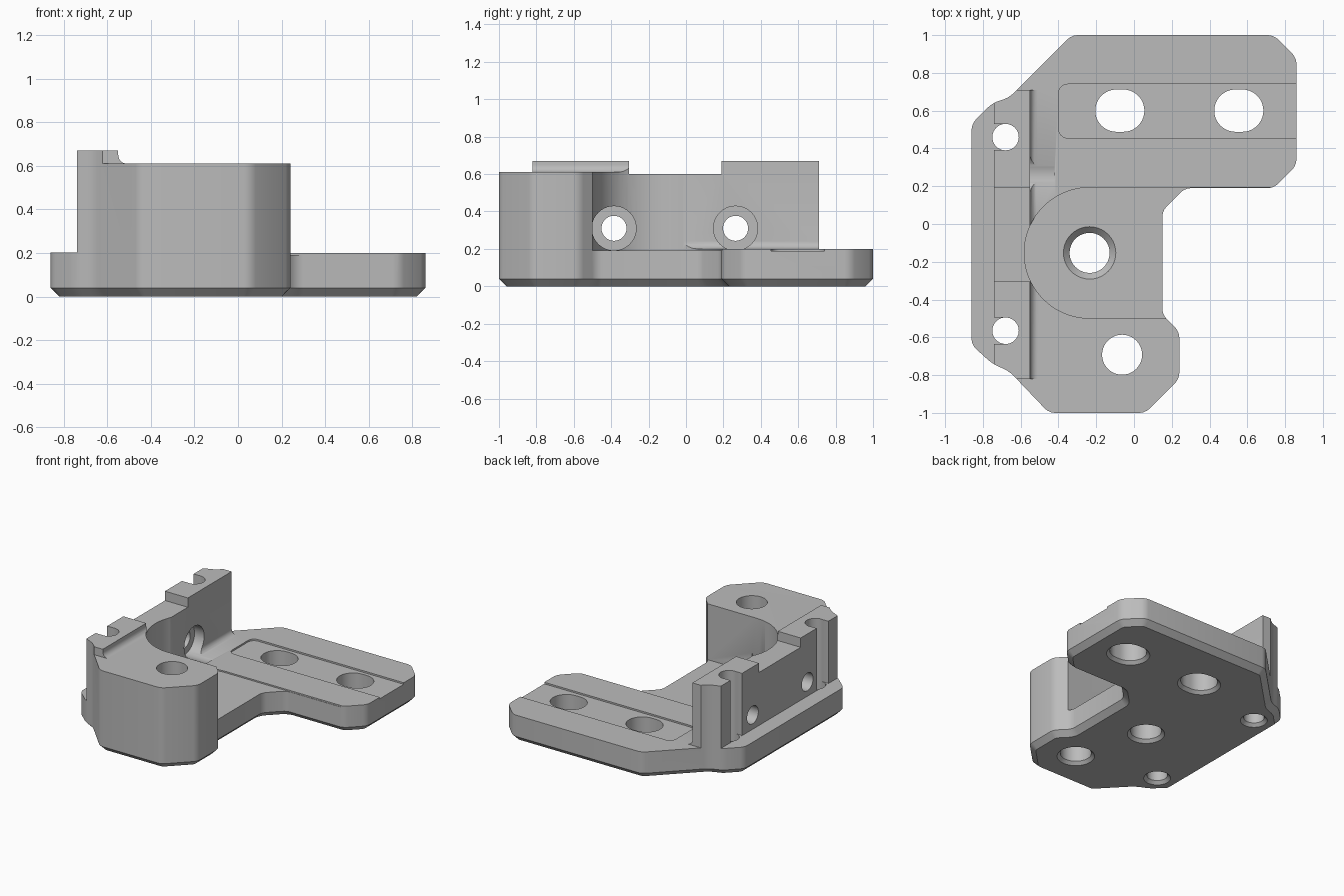
import bpy, bmesh
from math import sin, cos, pi, radians
from mathutils import Vector

if "Cube" in bpy.data.objects:
    bpy.data.objects.remove(bpy.data.objects["Cube"])

grey = bpy.data.materials.new("plain grey")
grey.use_nodes = True
colour = (0.5, 0.5, 0.5, 1)
grey.diffuse_color = colour
grey.node_tree.nodes["Principled BSDF"].inputs["Base Color"].default_value = colour


def arc(cx, cy, r, start, end, n):
    angles = [radians(start + (end - start) * i / n) for i in range(n + 1)]
    return [(cx + r * cos(a), cy + r * sin(a)) for a in angles]


def prism_mesh(points, lo, hi, axis="z"):
    # Extrude a flat outline along one axis
    place = {"z": lambda u, v, w: (u, v, w),
             "y": lambda u, v, w: (u, w, v),
             "x": lambda u, v, w: (w, u, v)}[axis]
    bm = bmesh.new()
    face = bm.faces.new([bm.verts.new(place(u, v, lo)) for u, v in points])
    new = bmesh.ops.extrude_face_region(bm, geom=[face])["geom"]
    verts = [g for g in new if isinstance(g, bmesh.types.BMVert)]
    bmesh.ops.translate(bm, verts=verts, vec=Vector(place(0, 0, hi - lo)))
    bmesh.ops.recalc_face_normals(bm, faces=bm.faces)
    return bm


def finish(bm, name):
    mesh = bpy.data.meshes.new(name)
    bm.to_mesh(mesh)
    bm.free()
    mesh.materials.append(grey)
    ob = bpy.data.objects.new(name, mesh)
    bpy.context.collection.objects.link(ob)
    return ob


# Full-height body with rounded corners and a chamfered underside
CHAMFER = 0.04
outline = [(-.45, -1), (.06, -1), (.24, -.82), (.24, -.57), (.15, -.48),
           (.15, .07), (.27, .19), (.74, .19), (.86, .31), (.86, .88),
           (.74, 1), (-.33, 1), (-.66, .67), (-.75, .64), (-.86, .53),
           (-.86, -.64), (-.75, -.74), (-.66, -.78)]
bm = prism_mesh(outline, CHAMFER, 0.67)
upright = [e for e in bm.edges if abs(e.verts[0].co.z - e.verts[1].co.z) > 0.1]
bmesh.ops.bevel(bm, geom=upright, offset=0.03, segments=3, profile=0.5, affect="EDGES")
bm.normal_update()
under = [f for f in bm.faces if f.normal.z < -0.9]
bmesh.ops.inset_region(bm, faces=under, thickness=CHAMFER, use_even_offset=True)
for f in under:
    for v in f.verts:
        v.co.z = 0
body = finish(bm, "bracket_body")


def cut(bm):
    cutter = finish(bm, "cutter")
    cutter.hide_render = True
    mod = body.modifiers.new("cut", "BOOLEAN")
    mod.operation, mod.solver, mod.object = "DIFFERENCE", "EXACT", cutter
    with bpy.context.temp_override(object=body, active_object=body):
        bpy.ops.object.modifier_apply(modifier=mod.name)
    mesh = cutter.data
    bpy.data.objects.remove(cutter)
    bpy.data.meshes.remove(mesh)


def cut_box(x0, x1, y0, y1, z0, z1=1):
    cut(prism_mesh([(x0, y0), (x1, y0), (x1, y1), (x0, y1)], z0, z1))


def cut_filleted(z, r, y0, y1):
    # Space beside the wall, with a fillet along the wall foot
    profile = [(-.55, 1)] + arc(-.55 + r, z + r, r, 180, 270, 6) + [(2, z), (2, 1)]
    cut(prism_mesh(profile, y0, y1, "y"))


def slot(cx, cy, r, half):
    return arc(cx + half, cy, r, -90, 90, 20) + arc(cx - half, cy, r, 90, 270, 20)


def cut_hole(cx, cy, r, half=0.0):
    # Through hole with a small countersink underneath
    points = slot(cx, cy, r, half) if half else arc(cx, cy, r, 0, 360, 40)[:-1]
    cut(prism_mesh(points, -1, 1))
    bm = prism_mesh(points, -0.02, 0.022)
    for v in bm.verts:
        if v.co.z < 0:
            d = Vector((v.co.x - cx, v.co.y - cy, 0))
            v.co += d.normalized() * 0.042
    cut(bm)


# Low plate at the back, block top, outer ledge, and gap in the wall
cut_filleted(0.20, 0.04, -0.1, 2)
cut_filleted(0.61, 0.04, -2, -0.05)
cut_box(-2, -.74, -2, 2, 0.202)
cut_box(-2, 2, -.305, .19, 0.60)
cut_box(-2, 2, .71, 2, 0.2)
cut_box(-2, 2, -2, -.82, 0.61)

# Round pocket opening to the side
pocket = arc(-.235, -.153, .346, 90, 270, 40) + [(2, -.499), (2, .193)]
cut(prism_mesh(pocket, 0.19, 2))

# Shallow groove in the plate
groove = arc(-.35, .69, .05, 90, 180, 6) + arc(-.35, .505, .05, 180, 270, 6)
cut(prism_mesh(groove + [(2, .455), (2, .74)], 0.188, 0.5))

# Screw holes across the wall with counterbores on the inner side
for y, reach in ((-.385, -.2), (.265, -.42)):
    cut(prism_mesh(arc(y, .31, .067, 0, 360, 36)[:-1], -2, reach, "x"))
    cut(prism_mesh(arc(y, .31, .1185, 0, 360, 40)[:-1], -.63, reach, "x"))

# Vertical holes, open to the outside above the ledge
for y in (-.565, .46):
    cut_hole(-.68, y, .07)
    cut_box(-2, -.68, y - .069, y + .069, 0.203)

# Plate slots, block hole and centre hole
for x in (-.075, .555):
    cut_hole(x, .6, .112, .018)
cut_hole(-.063, -.692, .106)
cut_hole(-.235, -.153, .106)

# Countersink in the pocket floor
bm = prism_mesh(arc(-.235, -.153, .106, 0, 360, 40)[:-1], 0.156, 0.22)
for v in bm.verts:
    if v.co.z > 0.2:
        v.co.x += (v.co.x + .235) * 0.58
        v.co.y += (v.co.y + .153) * 0.58
cut(bm)

# Smooth curved walls, crisp edges
bpy.ops.object.select_all(action="DESELECT")
body.select_set(True)
bpy.context.view_layer.objects.active = body
bpy.ops.object.shade_smooth_by_angle(angle=radians(28))
